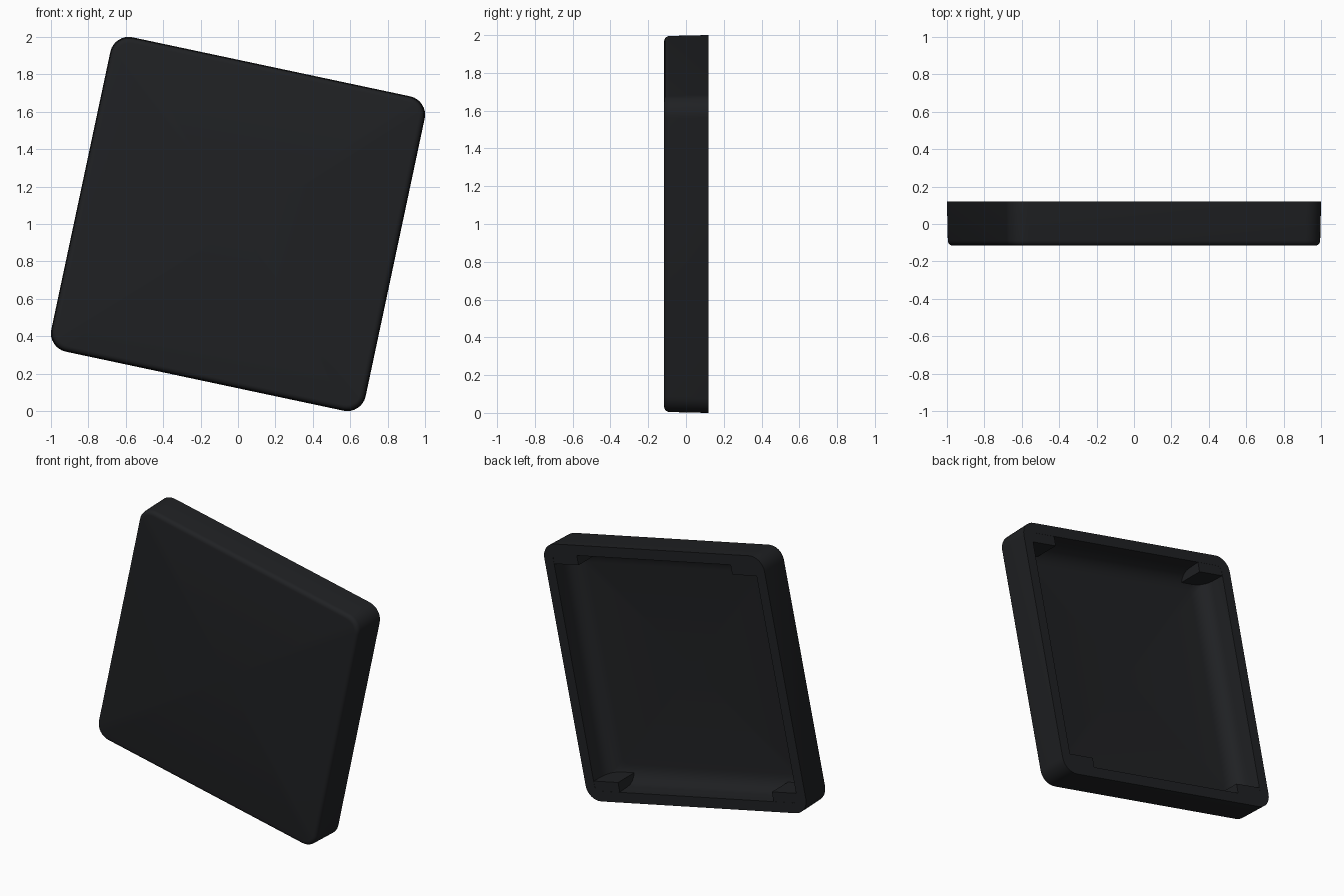
import bpy, bmesh, math
from mathutils import Matrix

if "Cube" in bpy.data.objects:
    bpy.data.objects.remove(bpy.data.objects["Cube"])

TILT = Matrix.Translation((0, 0, 1)) @ Matrix.Rotation(math.radians(12), 4, 'Y')

black = bpy.data.materials.new("black_plastic")
black.diffuse_color = (0.014, 0.015, 0.017, 1)
black.use_nodes = True
black.node_tree.nodes["Principled BSDF"].inputs["Base Color"].default_value = black.diffuse_color


def finish(bm, name):
    bmesh.ops.recalc_face_normals(bm, faces=bm.faces)
    bm.transform(TILT)
    mesh = bpy.data.meshes.new(name)
    bm.to_mesh(mesh)
    bm.free()
    ob = bpy.data.objects.new(name, mesh)
    bpy.context.collection.objects.link(ob)
    mesh.materials.append(black)
    bpy.ops.object.select_all(action='DESELECT')
    ob.select_set(True)
    bpy.context.view_layer.objects.active = ob
    bpy.ops.object.shade_smooth_by_angle(angle=math.radians(35))
    return ob


def rounded_ring(bm, half, r, y, seg=8):
    pts = []
    for k, (sx, sz) in enumerate([(1, 1), (-1, 1), (-1, -1), (1, -1)]):
        for i in range(seg + 1):
            a = math.pi / 2 * (k + i / seg)
            pts.append(bm.verts.new((sx * (half - r) + r * math.cos(a), y,
                                     sz * (half - r) + r * math.sin(a))))
    return pts


# Hollow square cover: outer skin, rim, then inner walls flowing into the floor
rings = []
FRONT, BACK = -0.116, 0.119
for i in range(5):                                    # rounded front edge
    a = math.pi / 2 * i / 4
    inset = 0.028 * (1 - math.sin(a))
    rings.append((0.855 - inset, 0.1 - inset, FRONT + 0.028 * (1 - math.cos(a))))
rings += [(0.859, 0.1, BACK), (0.79, 0.035, BACK), (0.785, 0.035, 0.03)]
for i in range(1, 7):                                 # concave inner fillet
    a = math.pi / 2 * i / 6
    rings.append((0.785 - 0.11 * (1 - math.cos(a)), 0.035, 0.03 - 0.1 * math.sin(a)))

bm = bmesh.new()
loops = [rounded_ring(bm, *p) for p in rings]
n = len(loops[0])
for a, b in zip(loops, loops[1:]):
    for i in range(n):
        j = (i + 1) % n
        bm.faces.new((a[i], a[j], b[j], b[i]))
# Front and floor panels fan to a centre point
for loop, y in ((loops[0], FRONT), (loops[-1], -0.078)):
    c = bm.verts.new((0, y, 0))
    for i in range(n):
        bm.faces.new((loop[i], loop[(i + 1) % n], c))
finish(bm, "cover_shell")

# Thickened wall pads at the inner corners of the upper and lower walls
bm = bmesh.new()
for sx in (-1, 1):
    for sz in (-1, 1):
        m = (Matrix.Translation((sx * 0.70, 0.02, sz * 0.77))
             @ Matrix.Diagonal((0.20, 0.196, 0.09, 1)))
        bmesh.ops.create_cube(bm, size=1, matrix=m)
finish(bm, "corner_pads")
